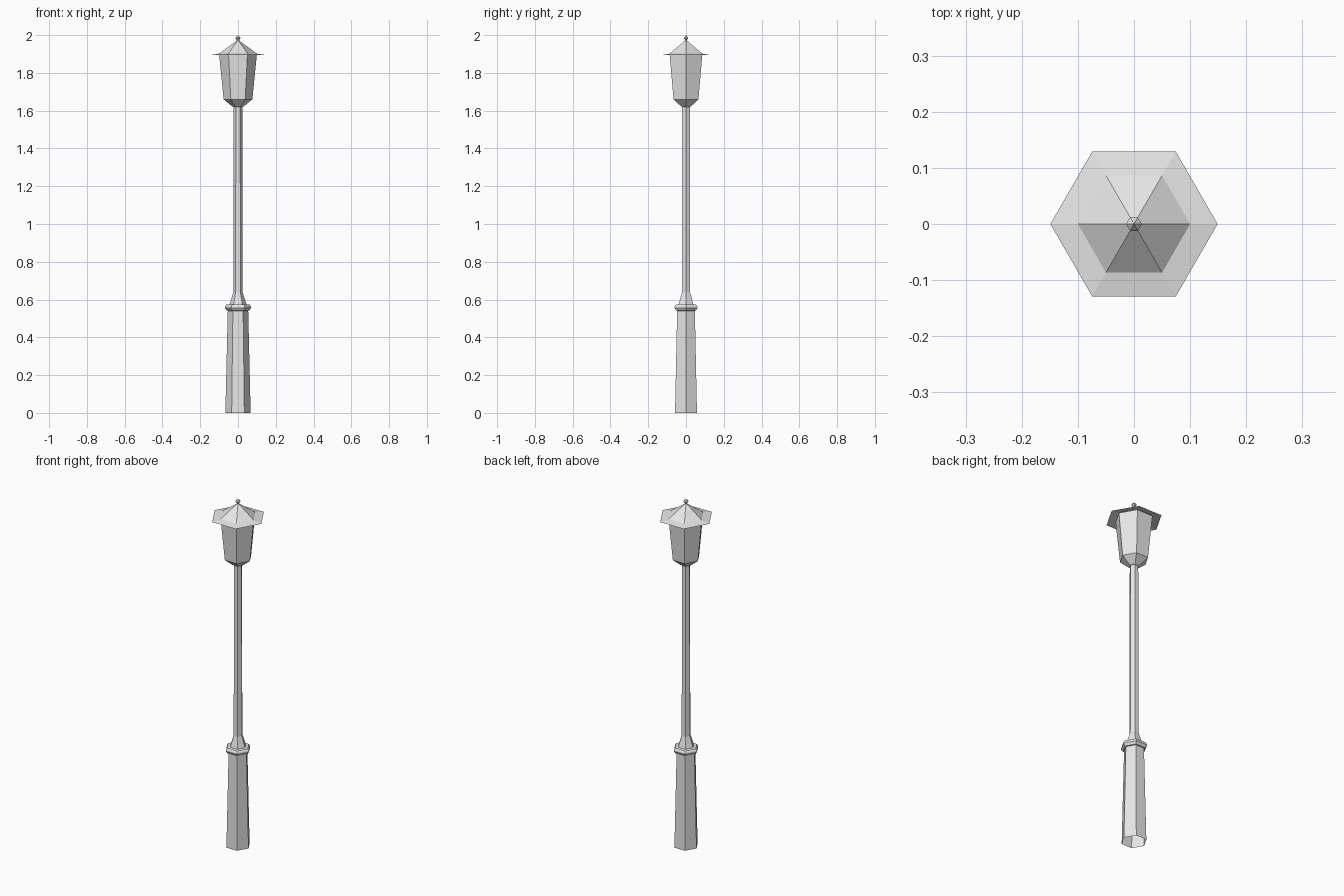
import bpy
import bmesh
from math import cos, sin, pi

cube = bpy.data.objects.get("Cube")
if cube:
    bpy.data.objects.remove(cube, do_unlink=True)

SIDES = 6

grey = bpy.data.materials.new("light_grey_metal")
grey.use_nodes = True
colour = (0.8, 0.8, 0.8, 1)
grey.diffuse_color = colour
grey.node_tree.nodes["Principled BSDF"].inputs["Base Color"].default_value = colour


def hex_loft(name, profile):
    """Loft hexagonal rings through (radius, height) pairs; radius 0 is a point."""
    bm = bmesh.new()
    rings = []
    for r, z in profile:
        if r == 0:
            rings.append([bm.verts.new((0, 0, z))] * SIDES)
        else:
            angles = [2 * pi * i / SIDES for i in range(SIDES)]
            rings.append([bm.verts.new((r * cos(a), r * sin(a), z)) for a in angles])
    for low, high in zip(rings, rings[1:]):
        for i in range(SIDES):
            j = (i + 1) % SIDES
            corners = list(dict.fromkeys((low[i], low[j], high[j], high[i])))
            bm.faces.new(corners)
    mesh = bpy.data.meshes.new(name)
    bm.to_mesh(mesh)
    bm.free()
    mesh.materials.append(grey)
    obj = bpy.data.objects.new(name, mesh)
    bpy.context.collection.objects.link(obj)
    return obj


# Tapered pedestal, open underneath
hex_loft("pedestal", [(0.067, 0), (0.054, 0.545)])

# Moulded collar on the pedestal
hex_loft("collar", [(0.054, 0.54), (0.06, 0.542), (0.07, 0.556),
                    (0.069, 0.564), (0.062, 0.573), (0.045, 0.575)])

# Flared foot and slender pole
hex_loft("pole", [(0.045, 0.575), (0.025, 0.637), (0.023, 1.625)])

# Lantern cup and tapered lantern body
hex_loft("lantern_cup", [(0.023, 1.62), (0.031, 1.623), (0.076, 1.66)])
hex_loft("lantern_body", [(0.076, 1.66), (0.1, 1.9)])

# Roof with a thin, slightly drooping brim
hex_loft("roof", [(0.149, 1.894), (0.1, 1.902), (0.006, 1.971)])

# Finial
hex_loft("finial", [(0.006, 1.968), (0.007, 1.975), (0.014, 1.985), (0, 2.0)])
